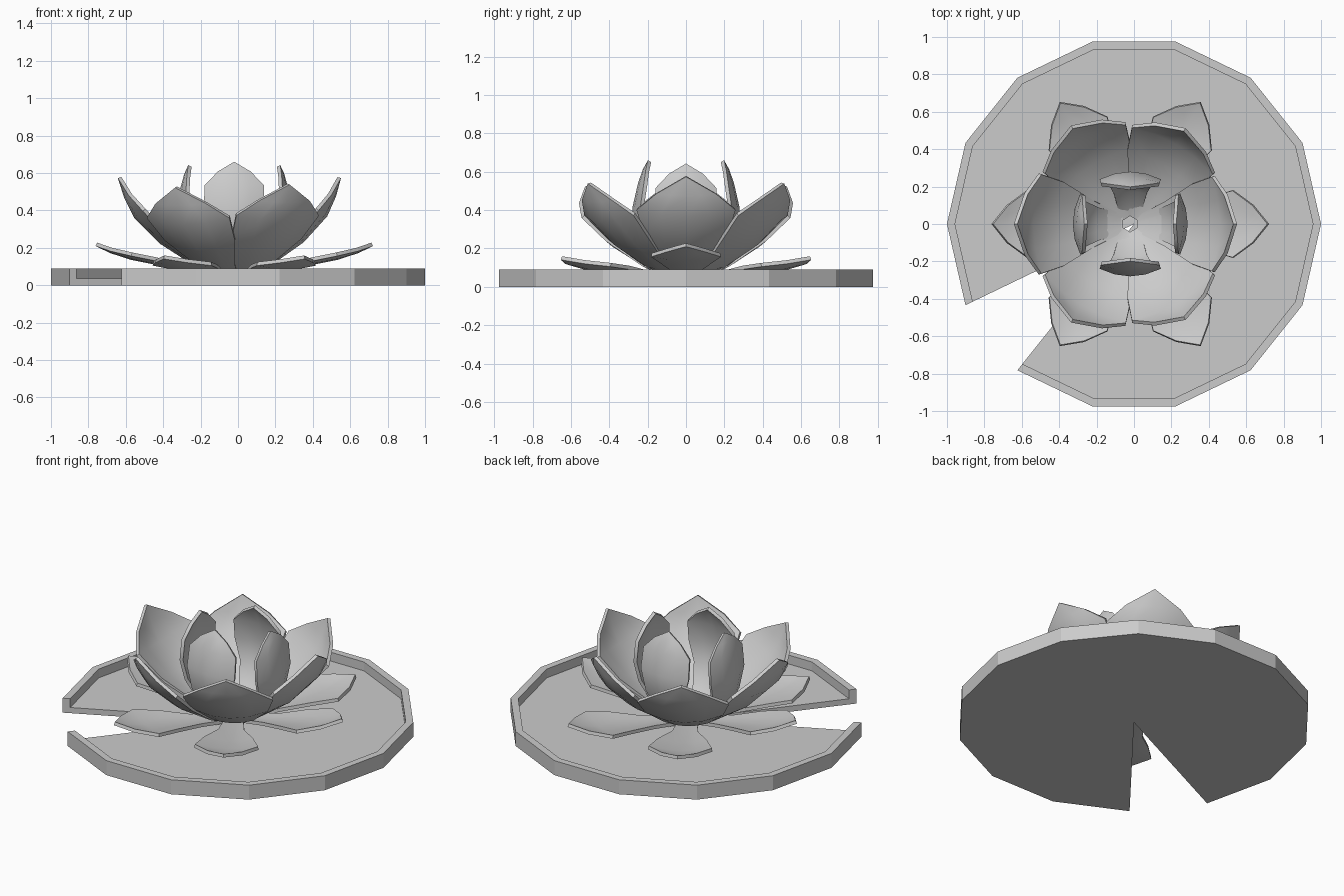
import bpy, bmesh
from math import sin, cos, pi, radians

if "Cube" in bpy.data.objects:
    bpy.data.objects.remove(bpy.data.objects["Cube"])


def make_object(name, bm):
    bmesh.ops.recalc_face_normals(bm, faces=bm.faces)
    me = bpy.data.meshes.new(name)
    bm.to_mesh(me)
    bm.free()
    ob = bpy.data.objects.new(name, me)
    bpy.context.collection.objects.link(ob)
    return ob


# Lily pad: 14-sided rimmed disc with one wedge left out
def lily_pad():
    bm = bmesh.new()
    profile = [(1, 0), (1, 0.09), (0.957, 0.09), (0.957, 0.035)]
    bottom = bm.verts.new((0, 0, 0))
    top = bm.verts.new((0, 0, 0.035))
    rings = []
    for k in range(9, 23):
        a = 2 * pi * k / 14
        ring = [bm.verts.new((r * cos(a), r * sin(a), z)) for r, z in profile]
        rings.append([bottom] + ring + [top])
    for p, q in zip(rings, rings[1:]):
        bm.faces.new((bottom, p[1], q[1]))
        bm.faces.new((top, p[4], q[4]))
        for i in range(1, 4):
            bm.faces.new((p[i], q[i], q[i + 1], p[i + 1]))
    bm.faces.new(rings[0])
    bm.faces.new(rings[-1])
    return make_object("lily_pad", bm)


# Petal rows: (distance from centre, height, half width, cup depth)
OUTER = [(0.04, 0.05, 0.05, 0), (0.25, 0.06, 0.075, 0.01), (0.42, 0.08, 0.14, 0.02),
         (0.56, 0.095, 0.18, 0.02), (0.67, 0.12, 0.10, 0.01), (0.75, 0.15, 0, 0)]
MIDDLE = [(0.04, 0.05, 0.045, 0), (0.20, 0.10, 0.12, 0.02), (0.38, 0.205, 0.215, 0.05),
          (0.515, 0.33, 0.255, 0.055), (0.57, 0.43, 0.155, 0.025), (0.605, 0.525, 0, 0)]
INNER = [(0.06, 0.05, 0.06, 0), (0.18, 0.13, 0.09, 0.015), (0.26, 0.27, 0.125, 0.03),
         (0.27, 0.41, 0.16, 0.04), (0.24, 0.54, 0.155, 0.03), (0.215, 0.61, 0.085, 0.015),
         (0.19, 0.655, 0, 0)]
CENTRE_X = -0.02


def petal(name, rows, angle, tilt=0, scale=1):
    bm = bmesh.new()
    a, t = radians(angle), radians(tilt)
    grid = []
    for i, (r, z, w, cup) in enumerate(rows):
        r0, z0 = rows[max(i - 1, 0)][:2]
        r1, z1 = rows[min(i + 1, len(rows) - 1)][:2]
        d = ((r1 - r0) ** 2 + (z1 - z0) ** 2) ** 0.5
        line = []
        for s in (-1, -0.5, 0, 0.5, 1):
            pr = r - cup * s * s * (z1 - z0) / d
            pz = z + cup * s * s * (r1 - r0) / d - 0.05
            pr, pz = pr * cos(t) - pz * sin(t), pr * sin(t) + pz * cos(t)
            pr, pz, pw = pr * scale, pz * scale + 0.05, w * s * scale
            line.append(bm.verts.new((CENTRE_X + pr * cos(a) - pw * sin(a),
                                      pr * sin(a) + pw * cos(a), pz)))
        grid.append(line)
    for p, q in zip(grid, grid[1:]):
        for j in range(4):
            bm.faces.new((p[j], p[j + 1], q[j + 1], q[j]))
    bmesh.ops.remove_doubles(bm, verts=bm.verts, dist=0.0005)
    ob = make_object(name, bm)
    mod = ob.modifiers.new("thickness", "SOLIDIFY")
    mod.thickness = 0.02
    mod.offset = 0
    bpy.ops.object.select_all(action="DESELECT")
    ob.select_set(True)
    bpy.context.view_layer.objects.active = ob
    bpy.ops.object.modifier_apply(modifier=mod.name)
    bpy.ops.object.shade_smooth_by_angle(angle=radians(40))
    return ob


lily_pad()

# Low outer petals, the two on the x axis lifted a little
for i in range(6):
    petal(f"outer_petal_{i + 1}", OUTER, 60 * i, 5.3 if i % 3 == 0 else 0)

# Cupped middle petals
for i, (ang, tilt, size) in enumerate([(0, 5, 1), (60, 2, 0.99), (121, 0, 1),
                                       (180, 2.5, 1.05), (239, 0, 1), (300, 2, 0.99)]):
    petal(f"middle_petal_{i + 1}", MIDDLE, ang, tilt, size)

# Upright inner petals, the side pair leaning outward
for i in range(4):
    petal(f"inner_petal_{i + 1}", INNER, 90 * i, -4.5 if i % 2 == 0 else 0)
